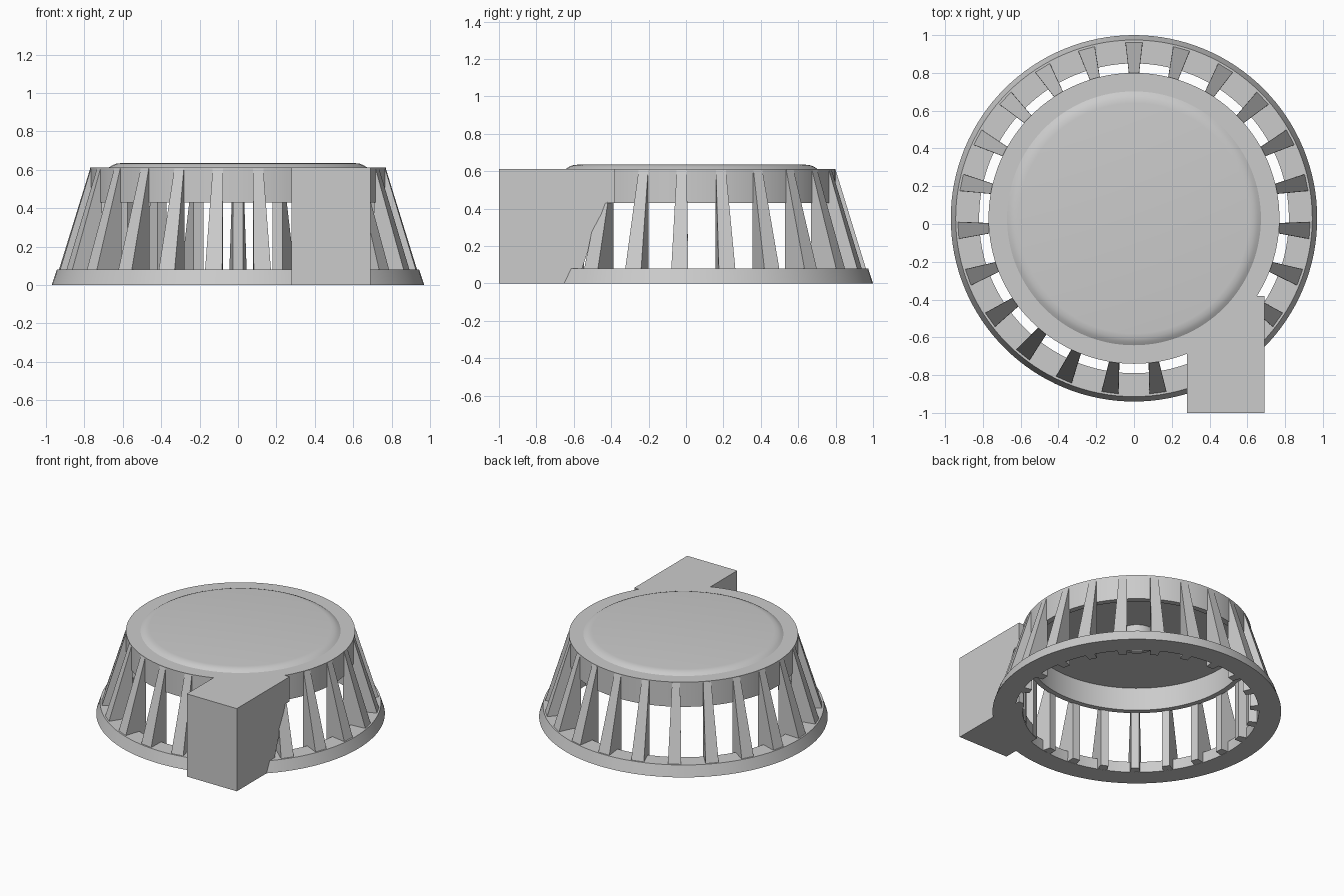
import bpy, bmesh, math
from mathutils import Matrix

if "Cube" in bpy.data.objects:
    bpy.data.objects.remove(bpy.data.objects["Cube"])

CY = 0.03            # y of the round body's axis
RIBS = 23
grey = bpy.data.materials.new("light_grey")
grey.diffuse_color = (0.6, 0.6, 0.6, 1)
grey.use_nodes = True
grey.node_tree.nodes["Principled BSDF"].inputs["Base Color"].default_value = grey.diffuse_color


def finish(name, bm, smooth=True):
    bmesh.ops.remove_doubles(bm, verts=bm.verts, dist=1e-5)
    bmesh.ops.recalc_face_normals(bm, faces=bm.faces)
    me = bpy.data.meshes.new(name)
    bm.to_mesh(me)
    bm.free()
    me.materials.append(grey)
    ob = bpy.data.objects.new(name, me)
    bpy.context.collection.objects.link(ob)
    bpy.ops.object.select_all(action='DESELECT')
    ob.select_set(True)
    bpy.context.view_layer.objects.active = ob
    if smooth:
        bpy.ops.object.shade_smooth_by_angle(angle=math.radians(30))
    return ob


def lathe(name, profile, closed, steps=128):
    """Spin an (r, z) profile round the body axis."""
    bm = bmesh.new()
    vs = [bm.verts.new((r, CY, z)) for r, z in profile]
    pairs = list(zip(vs, vs[1:])) + ([(vs[-1], vs[0])] if closed else [])
    es = [bm.edges.new(p) for p in pairs]
    bmesh.ops.spin(bm, geom=vs + es, cent=(0, CY, 0), axis=(0, 0, 1),
                   angle=2 * math.pi, steps=steps, use_merge=False)
    return finish(name, bm)


# Base ring with sloped outside
lathe("base_ring", [(0.97, 0), (0.944, 0.08), (0.82, 0.08), (0.82, 0)], True)

# Lid: raised round top, hanging skirt, small tube under the centre
lathe("lid", [(0, 0.635), (0.61, 0.635), (0.635, 0.632), (0.655, 0.624),
              (0.672, 0.613), (0.77, 0.613), (0.77, 0.43), (0.73, 0.43),
              (0.73, 0.6), (0.125, 0.6), (0.125, 0.52), (0.1, 0.52),
              (0.1, 0.6), (0, 0.6)], False)

# Ribs: wedges with upright inner edge and leaning outer edge
bm = bmesh.new()
for i in range(RIBS):
    a = math.pi / 2 + i * 2 * math.pi / RIBS
    prof = [(0.762, 0.001, 0.027), (0.94, 0.001, 0.047),
            (0.932, 0.08, 0.045), (0.77, 0.607, 0.027), (0.762, 0.607, 0.027)]
    m = Matrix.Translation((0, CY, 0)) @ Matrix.Rotation(a, 4, 'Z')
    left = [bm.verts.new(m @ Matrix.Translation((r, -w, z)).translation) for r, z, w in prof]
    right = [bm.verts.new(m @ Matrix.Translation((r, w, z)).translation) for r, z, w in prof]
    bm.faces.new(left)
    bm.faces.new(right[::-1])
    for k in range(5):
        j = (k + 1) % 5
        bm.faces.new((left[k], right[k], right[j], left[j]))
finish("ribs", bm, smooth=False)

# Corner block, hollowed where it meets the round body
bm = bmesh.new()
bmesh.ops.create_cube(bm, size=1, matrix=Matrix.Translation((0.485, -0.69, 0.3065))
                      @ Matrix.Diagonal((0.41, 0.62, 0.613, 1)))
block = finish("corner_block", bm, smooth=False)
cutter = lathe("cavity_cutter", [(0, -0.1), (0.768, -0.1), (0.768, 0.08), (0.905, 0.08),
                                 (0.83, 0.43), (0.768, 0.43), (0.768, 0.7), (0, 0.7)], False)
mod = block.modifiers.new("cavity", 'BOOLEAN')
mod.operation = 'DIFFERENCE'
mod.solver = 'EXACT'
mod.object = cutter
bpy.context.view_layer.objects.active = block
bpy.ops.object.modifier_apply(modifier=mod.name)
bpy.data.objects.remove(cutter)
